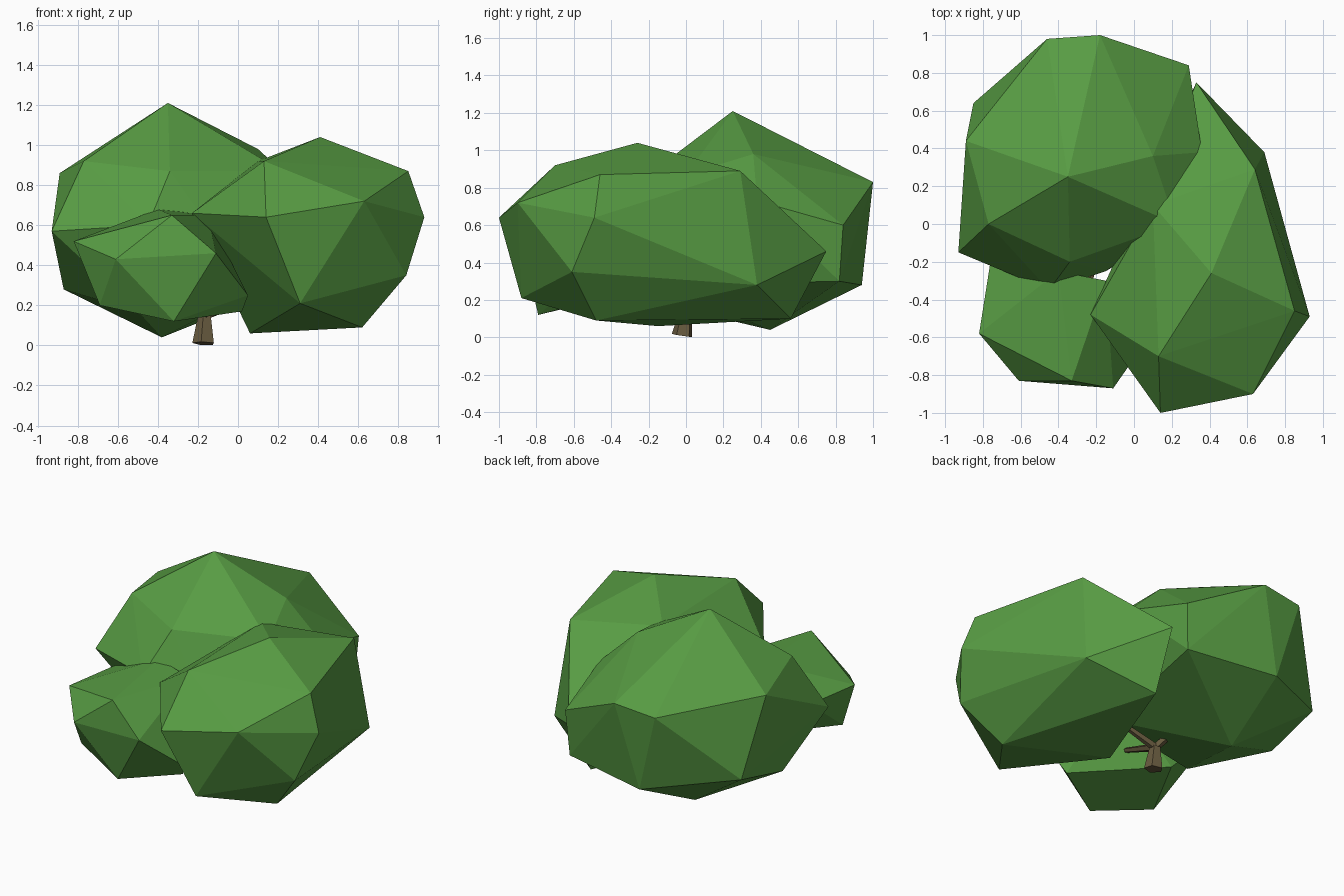
import bpy
import bmesh
from mathutils import Vector

default_cube = bpy.data.objects.get("Cube")
if default_cube:
    bpy.data.objects.remove(default_cube, do_unlink=True)


def make_material(name, colour):
    material = bpy.data.materials.new(name)
    material.use_nodes = True
    material.diffuse_color = (*colour, 1)
    shader = next(node for node in material.node_tree.nodes if node.type == "BSDF_PRINCIPLED")
    shader.inputs["Base Color"].default_value = (*colour, 1)
    return material


leaf_green = make_material("leaf green", (0.096, 0.33, 0.056))
bark_brown = make_material("bark brown", (0.14, 0.105, 0.05))


def finish_object(name, bm, material):
    """Turn the working mesh into a flat shaded object of one colour."""
    bmesh.ops.recalc_face_normals(bm, faces=bm.faces)
    mesh = bpy.data.meshes.new(name)
    bm.to_mesh(mesh)
    bm.free()
    mesh.materials.append(material)
    for polygon in mesh.polygons:
        polygon.use_smooth = False
    model_part = bpy.data.objects.new(name, mesh)
    bpy.context.collection.objects.link(model_part)
    return model_part


def faceted_clump(name, corners):
    """Wrap a convex faceted skin around the corner points of a leaf clump."""
    bm = bmesh.new()
    for corner in corners:
        bm.verts.new(corner)
    hull = bmesh.ops.convex_hull(bm, input=bm.verts)
    unused = set(hull["geom_interior"] + hull["geom_unused"])
    loose = [element for element in unused if isinstance(element, bmesh.types.BMVert)]
    bmesh.ops.delete(bm, geom=loose, context="VERTS")
    return finish_object(name, bm, leaf_green)


def tapered_limb(name, start, end, start_radius, end_radius):
    """Make a five sided limb running from start to end."""
    start, end = Vector(start), Vector(end)
    direction = end - start
    bm = bmesh.new()
    bmesh.ops.create_cone(bm, cap_ends=True, segments=5, radius1=start_radius,
                          radius2=end_radius, depth=direction.length)
    turn = direction.to_track_quat("Z", "Y")
    bmesh.ops.rotate(bm, verts=bm.verts, cent=(0, 0, 0), matrix=turn.to_matrix())
    bmesh.ops.translate(bm, verts=bm.verts, vec=(start + end) / 2)
    return finish_object(name, bm, bark_brown)


# Tall leaf clump at the back
faceted_clump("back_leaf_clump", [
    (-.35, .25, 1.21), (-.77, 0, .92), (-.34, -.2, .87), (.1, .36, .98),
    (-.89, .44, .86), (-.93, -.15, .57), (-.46, .98, .8), (-.18, 1, .83),
    (.29, .84, .6), (.27, .82, .3), (-.32, .94, .28), (-.85, .64, .37),
    (-.87, .24, .28), (-.38, .45, .04), (-.45, -.35, .6), (.36, .38, .73),
    (.22, 0, .87), (.1, -.1, .28), (-.5, -.1, .17), (-.15, -.25, .6),
])

# Broad leaf clump on the left
faceted_clump("left_leaf_clump", [
    (.41, -.26, 1.04), (.13, -.7, .92), (.85, -.46, .87), (.64, .29, .89),
    (.63, -.9, .72), (.14, -1, .64), (.93, -.49, .64), (.84, -.61, .35),
    (.62, -.48, .09), (.31, -.88, .21), (.06, -.15, .06), (-.23, -.48, .66),
    (.33, .75, .46), (.69, .38, .28), (.3, .56, .1), (.1, .1, .92),
])

# Small leaf clump at the front
faceted_clump("front_leaf_clump", [
    (-.82, -.58, .52), (-.61, -.83, .43), (-.33, -.83, .65), (-.11, -.87, .46),
    (-.32, -.79, .12), (-.69, -.64, .2), (.05, -.64, .25), (.02, -.6, .17),
    (-.4, -.25, .68), (-.76, -.2, .52), (-.5, -.25, .25), (-.15, -.3, .65),
])

# Short leaning trunk and the branches that reach into the three clumps
fork = (-.165, 0, .15)
tapered_limb("trunk", (-.17, -.02, .01), fork, .058, .034)
for name, tip in {
    "back_branch": (-.26, .2, .3),
    "left_branch": (.1, -.03, .25),
    "front_branch": (-.26, -.4, .34),
}.items():
    tapered_limb(name, fork, tip, .026, .016)
